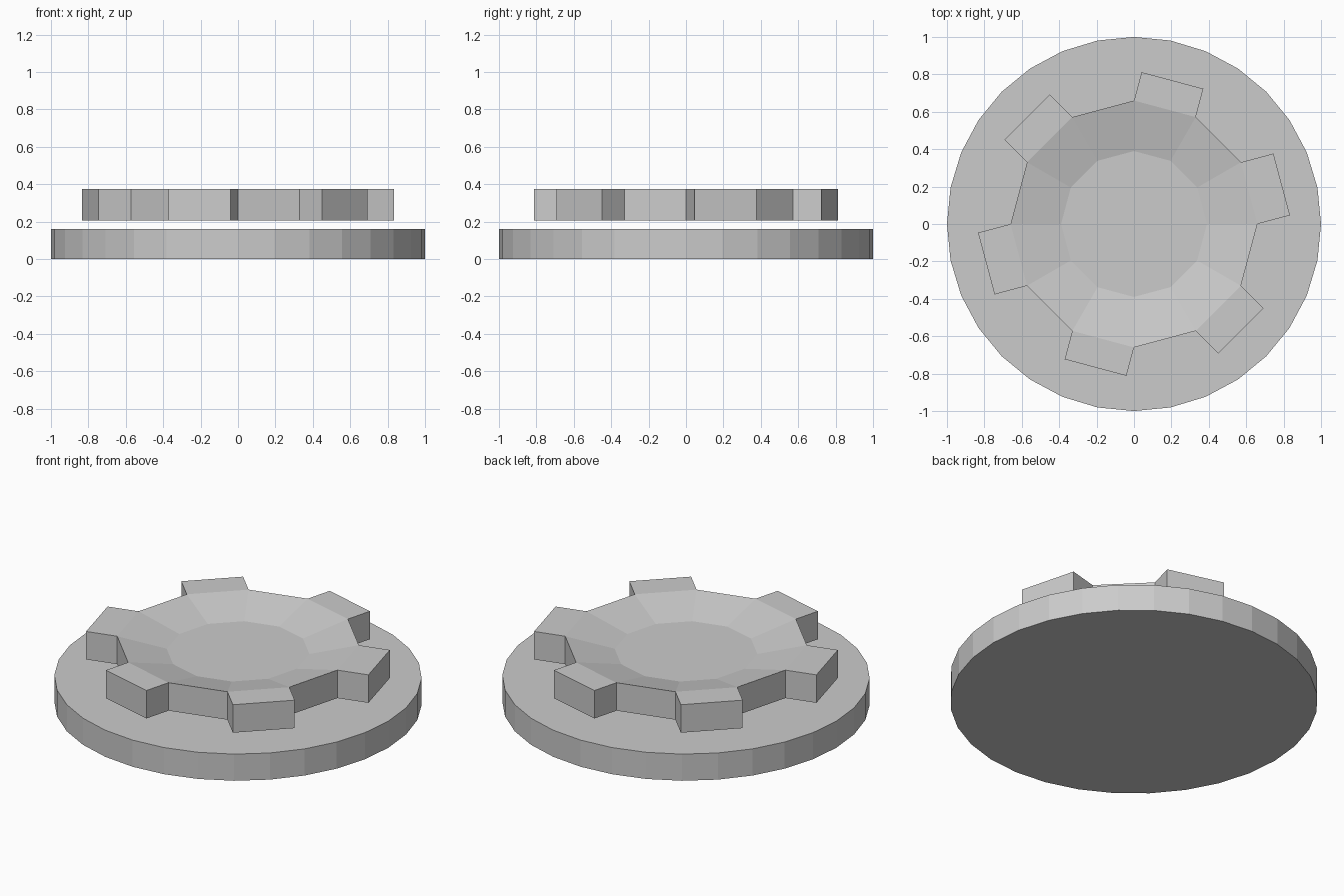
import bpy, bmesh
from math import cos, sin, pi, atan2, degrees

if "Cube" in bpy.data.objects:
    bpy.data.objects.remove(bpy.data.objects["Cube"])


def ring(bm, radius, z, sides):
    return [bm.verts.new((radius * cos(2 * pi * i / sides),
                          radius * sin(2 * pi * i / sides), z)) for i in range(sides)]


def bridge(bm, a, b):
    n = len(a)
    return [bm.faces.new((a[i], a[(i + 1) % n], b[(i + 1) % n], b[i])) for i in range(n)]


def finish(bm, name):
    bmesh.ops.recalc_face_normals(bm, faces=bm.faces[:])
    mesh = bpy.data.meshes.new(name)
    bm.to_mesh(mesh)
    bm.free()
    obj = bpy.data.objects.new(name, mesh)
    bpy.context.collection.objects.link(obj)
    return obj


# Round base plate
bm = bmesh.new()
low, high = ring(bm, 1.0, 0.0, 32), ring(bm, 1.0, 0.16, 32)
bridge(bm, low, high)
bm.faces.new(low)
bm.faces.new(high)
finish(bm, "base_plate")

# Toothed ring with a shallow dish, floating just above the plate
bm = bmesh.new()
low, high = ring(bm, 0.66, 0.207, 12), ring(bm, 0.66, 0.375, 12)
dish = ring(bm, 0.39, 0.311, 12)
walls = bridge(bm, low, high)
bridge(bm, high, dish)
bm.faces.new(dish)
bm.faces.new(low)
bmesh.ops.recalc_face_normals(bm, faces=bm.faces[:])

# Six teeth: every second wall pushed outward, opposite pairs equally long
lengths = (0.18, 0.157, 0.17)
for k, face in enumerate(walls[::2]):
    normal = face.normal.copy()
    tooth = bmesh.ops.extrude_discrete_faces(bm, faces=[face])["faces"][0]
    bmesh.ops.translate(bm, verts=list(tooth.verts), vec=normal * lengths[k % 3])
bmesh.ops.remove_doubles(bm, verts=bm.verts[:], dist=0.0005)
finish(bm, "toothed_dish")
